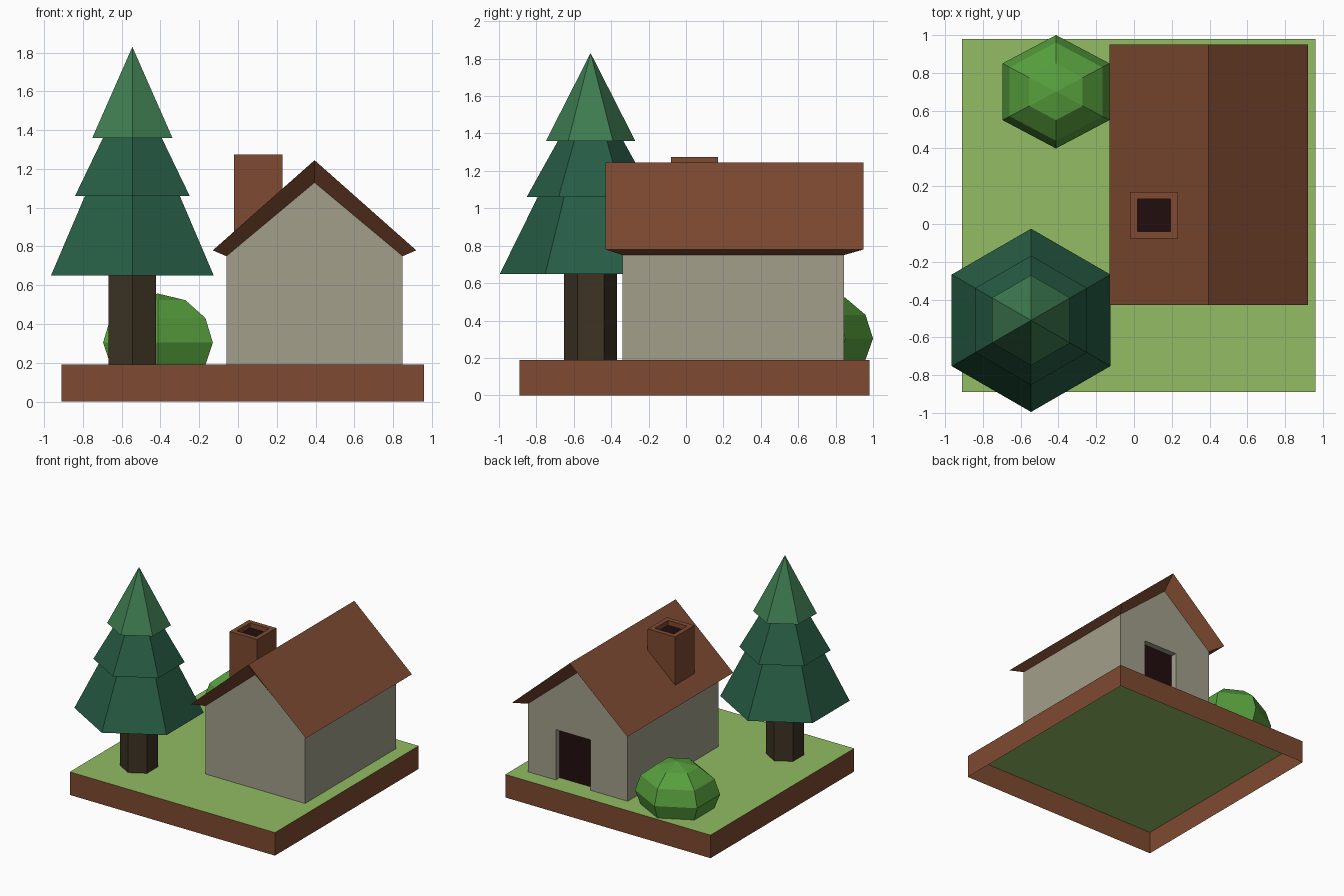
import bpy, bmesh, math
from mathutils import Vector

if "Cube" in bpy.data.objects:
    bpy.data.objects.remove(bpy.data.objects["Cube"])


def material(name, hex_colour):
    lin = []
    for i in (0, 2, 4):
        c = int(hex_colour[i:i + 2], 16) / 255
        lin.append(c / 12.92 if c <= 0.04045 else ((c + 0.055) / 1.055) ** 2.4)
    m = bpy.data.materials.new(name)
    m.diffuse_color = (*lin, 1)
    m.use_nodes = True
    m.node_tree.nodes["Principled BSDF"].inputs["Base Color"].default_value = m.diffuse_color
    return m


BROWN = material("brown", "7e4a31")
GRASS = material("grass_green", "92bc63")
WALL = material("wall_grey", "a29f8b")
DARK = material("dark_opening", "220d0d")
BARK = material("bark", "3c3323")
PINE = material("pine_green", "265c44")
PINE_TIP = material("pine_tip_green", "3e7b50")
LEAF = material("bush_green", "579f3d")


def build(name, faces, mats):
    """faces: list of (points, material index); shared points are welded."""
    bm = bmesh.new()
    for pts, mi in faces:
        bm.faces.new([bm.verts.new(p) for p in pts]).material_index = mi
    bmesh.ops.remove_doubles(bm, verts=bm.verts, dist=1e-4)
    bmesh.ops.recalc_face_normals(bm, faces=bm.faces)
    me = bpy.data.meshes.new(name)
    bm.to_mesh(me)
    bm.free()
    for m in mats:
        me.materials.append(m)
    ob = bpy.data.objects.new(name, me)
    bpy.context.collection.objects.link(ob)
    return ob


def rect(x0, x1, y0, y1, z):
    return [(x0, y0, z), (x1, y0, z), (x1, y1, z), (x0, y1, z)]


def band(low, high, mi=0):
    """Quads joining two closed loops."""
    n = len(low)
    return [([low[i], low[(i + 1) % n], high[(i + 1) % n], high[i]], mi)
            for i in range(n)]


def hex_lathe(name, cx, cy, rings, mats, rule=lambda z: 0, sx=1.0):
    """Six-sided body from (radius, z) rings; last radius 0 makes a tip."""
    def loop(r, z):
        return [(cx + sx * r * math.cos(math.radians(30 + 60 * i)),
                 cy + r * math.sin(math.radians(30 + 60 * i)), z) for i in range(6)]
    faces = []
    for (r0, z0), (r1, z1) in zip(rings, rings[1:]):
        a = loop(r0, z0)
        mi = rule((z0 + z1) / 2)
        if r1 == 0:
            faces += [([a[i], a[(i + 1) % 6], (cx, cy, z1)], mi) for i in range(6)]
        else:
            faces += band(a, loop(r1, z1), mi)
    return build(name, faces, mats)


# Ground block: open underneath, grass on top
G = 0.19
bottom, top = rect(-.91, .96, -.89, .98, 0), rect(-.91, .96, -.89, .98, G)
build("ground_block", band(bottom, top) + [(top, 1)], [BROWN, GRASS])

# House: walls, bevelled eaves and gable roof
L, R, MID, EAVE, PEAK = -.06, .85, .395, .75, 1.13
F, B = -.34, .845
DL, DR, DT, DD = .28, .595, .605, .05    # door left, right, top, depth


def at(y, pts):
    return [(x, y, z) for x, z in pts]


inner = [(L, EAVE), (MID, PEAK), (R, EAVE)]
outer = [(-.13, .78), (MID, 1.245), (.92, .78)]
door = [(DL, G), (DL, DT), (DR, DT), (DR, G)]
faces = [
    (at(F, [(L, G)] + inner + [(R, G)]), 0),
    (at(B, [(L, G)] + inner + [(R, G)] + door[::-1]), 0),
    (at(B - DD, door), 1),
]
for x in (L, R):
    faces.append(([(x, F, G), (x, B, G), (x, B, EAVE), (x, F, EAVE)], 0))
for a, b in zip(door, door[1:]):
    faces.append((at(B, [a, b]) + at(B - DD, [b, a]), 0))
build("house_walls", faces, [WALL, DARK])

RF, RB = -.43, .95
roof = []
for i in (0, 1):
    roof.append((at(RF, outer[i:i + 2]) + at(RB, outer[i:i + 2][::-1]), 0))
    for yo, yi in ((RF, F), (RB, B)):      # gable soffits
        roof.append((at(yo, outer[i:i + 2]) + at(yi, inner[i:i + 2][::-1]), 0))
for i in (0, 2):                           # eave soffits
    roof.append((at(RF, [outer[i]]) + at(RB, [outer[i]])
                 + at(B, [inner[i]]) + at(F, [inner[i]]), 0))
build("roof", roof, [BROWN])

# Chimney with sunken dark flue
CT = 1.275
c_low, c_top = rect(-.02, .23, -.08, .17, .85), rect(-.02, .23, -.08, .17, CT)
f_top, f_low = rect(.018, .192, -.04, .132, CT), rect(.018, .192, -.04, .132, CT - .04)
build("chimney", band(c_low, c_top) + band(c_top, f_top) + band(f_top, f_low)
      + [(f_low, 1)], [BROWN, DARK])

# Pine tree
TX, TY = -.545, -.51
hex_lathe("tree_trunk", TX, TY, [(.142, G), (.142, .65)], [BARK])
hex_lathe("tree_foliage", TX, TY,
          [(.142, .65), (.485, .65), (.283, 1.06), (.342, 1.06),
           (.175, 1.36), (.239, 1.36), (0, 1.83)],
          [PINE, PINE_TIP], lambda z: int(z > 1.355))

# Bush: low-poly ball cut off at the grass
BZ, BH, BR = .304, .253, .30
rings = [(BR * math.cos(math.radians(a)), max(G, BZ + BH * math.sin(math.radians(a))))
         for a in (-30, 0, 30, 60)] + [(0, BZ + BH)]
hex_lathe("bush", -.413, .70, rings, [LEAF], sx=1.09)
